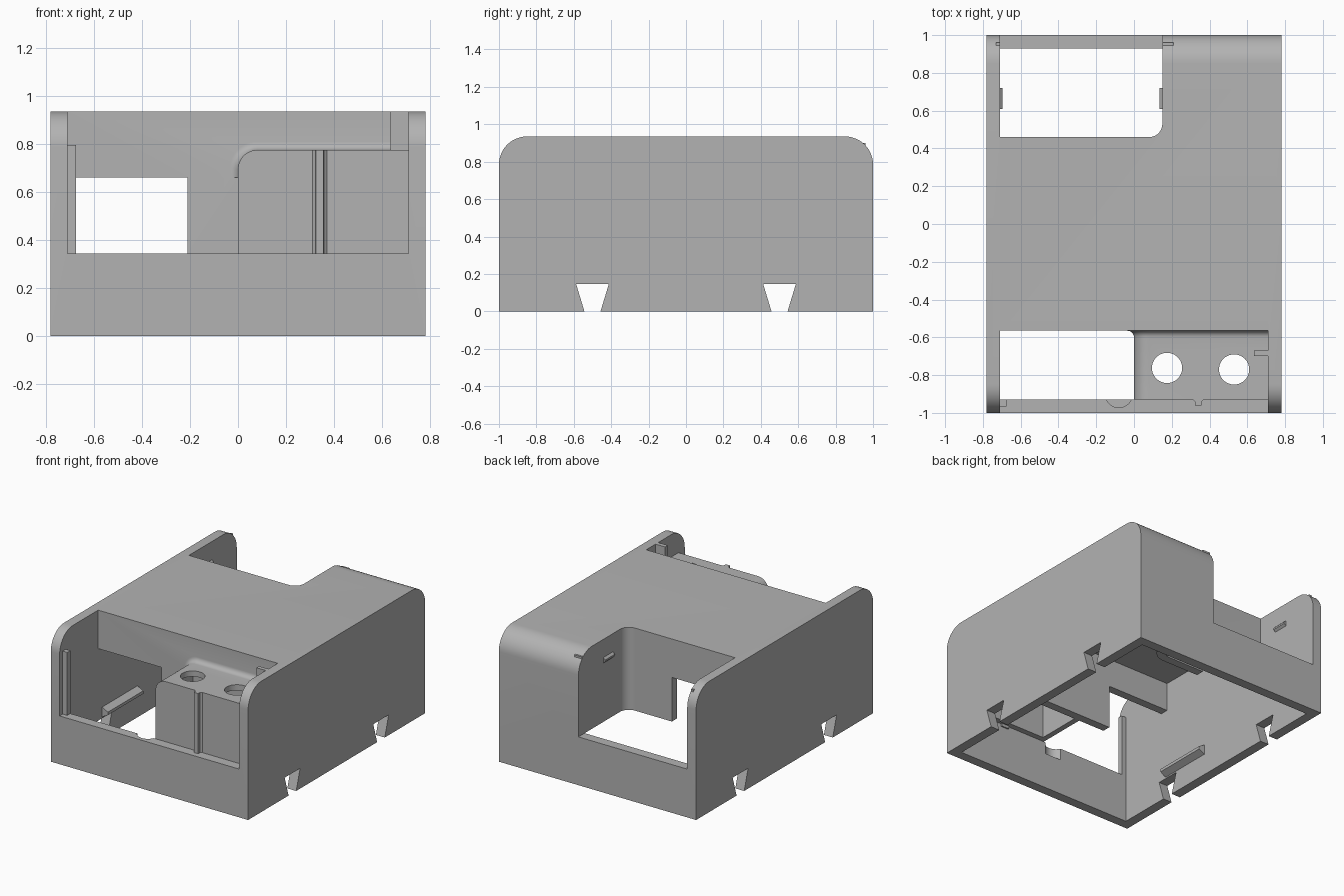
import bpy, bmesh, math
from mathutils import Vector

if "Cube" in bpy.data.objects:
    bpy.data.objects.remove(bpy.data.objects["Cube"], do_unlink=True)

grey = bpy.data.materials.new("plain grey")
grey.use_nodes = True
grey.diffuse_color = (0.45, 0.45, 0.45, 1)
grey.node_tree.nodes["Principled BSDF"].inputs["Base Color"].default_value = grey.diffuse_color

WALL = 0.07
HX, TOP = 0.78, 0.935          # half width, height
IX = HX - WALL                 # inner face of the side walls
SILL = 0.345                   # top of the low end walls
LINTEL = 0.66                  # top of the cable passage
FRONT_Y, BACK_Y = -0.565, 0.46  # faces of the two recesses


def outline(corners, steps=12):
    """Polygon from (a, b, radius) corners, rounding those with a radius."""
    pts = []
    for i, (a, b, r) in enumerate(corners):
        p = Vector((a, b))
        if not r:
            pts.append(p)
            continue
        u = (Vector(corners[i - 1][:2]) - p).normalized()
        v = (Vector(corners[(i + 1) % len(corners)][:2]) - p).normalized()
        for k in range(steps + 1):
            t = math.pi / 2 * k / steps
            pts.append(p + u * r * (1 - math.sin(t)) + v * r * (1 - math.cos(t)))
    return pts


def loft(name, sections, axis):
    """Solid through equal-sized outlines placed along an axis."""
    place = {"x": lambda p, d: (d, p[0], p[1]),
             "y": lambda p, d: (p[0], d, p[1]),
             "z": lambda p, d: (p[0], p[1], d)}[axis]
    bm = bmesh.new()
    rings = [[bm.verts.new(place(p, d)) for p in pts] for pts, d in sections]
    n = len(rings[0])
    for r, s in zip(rings, rings[1:]):
        for i in range(n):
            bm.faces.new((r[i], r[(i + 1) % n], s[(i + 1) % n], s[i]))
    bm.faces.new(rings[0])
    bm.faces.new(rings[-1])
    bmesh.ops.recalc_face_normals(bm, faces=bm.faces)
    mesh = bpy.data.meshes.new(name)
    bm.to_mesh(mesh)
    bm.free()
    mesh.materials.append(grey)
    ob = bpy.data.objects.new(name, mesh)
    bpy.context.collection.objects.link(ob)
    return ob


def prism(name, corners, axis, lo, hi):
    pts = outline([(*c, 0)[:3] for c in corners])
    return loft(name, [(pts, lo), (pts, hi)], axis)


def box(name, x0, x1, y0, y1, z0, z1):
    return prism(name, [(x0, y0), (x1, y0), (x1, y1), (x0, y1)], "z", z0, z1)


def disc(name, x, y, r, z0, z1):
    pts = [(x + r * math.cos(math.tau * k / 40), y + r * math.sin(math.tau * k / 40))
           for k in range(40)]
    return loft(name, [(pts, z0), (pts, z1)], "z")


def combine(target, tool, operation):
    mod = target.modifiers.new(operation.lower(), "BOOLEAN")
    mod.operation, mod.solver, mod.object = operation, "EXACT", tool
    bpy.context.view_layer.objects.active = target
    bpy.ops.object.modifier_apply(modifier=mod.name)
    bpy.data.objects.remove(tool, do_unlink=True)


def cut(target, tool):
    combine(target, tool, "DIFFERENCE")


def join(target, tool):
    combine(target, tool, "UNION")


# Hollow shell with rounded front and back top edges
def side_profile(y, z0, z1, r):
    return [(-y, z0), (y, z0), (y, z1, r), (-y, z1, r)]


housing = prism("housing", side_profile(1, 0, TOP, 0.15), "x", -HX, HX)
cut(housing, prism("hollow", side_profile(1 - WALL, -0.1, TOP - WALL, 0.08), "x", -IX, IX))

# Inner walls of the front and back recesses
join(housing, box("front_panel", -IX - 0.02, IX + 0.02, FRONT_Y - 0.02, FRONT_Y + 0.06, SILL, 0.9))
join(housing, prism("back_liner", [(-IX - 0.02, BACK_Y - 0.06), (0.21, BACK_Y - 0.06, 0.13),
                                   (0.21, 0.96), (-IX - 0.02, 0.96)], "z", SILL, 0.9))

# Recess openings and the passage joining them
cut(housing, box("front_recess", -IX, IX, -1.1, FRONT_Y, SILL, 1.1))
cut(housing, prism("back_recess", [(-IX, BACK_Y), (0.15, BACK_Y, 0.07),
                                   (0.15, 1.1), (-IX, 1.1)], "z", SILL, 1.1))
cut(housing, box("passage", -IX, -0.21, -0.6, 0.6, SILL - 0.05, LINTEL))


# Raised compartment with two round holes
def arch(grow, z0, x1=IX + 0.02):
    return outline([(-grow, z0, 0), (-grow, 0.775 + grow, 0.08 + grow),
                    (x1, 0.775 + grow, 0), (x1, z0, 0)])


comp = loft("compartment", [(arch(0, SILL), -0.93), (arch(0, SILL), -0.54)], "y")
cut(comp, loft("cavity", [(arch(-0.04, 0.2, IX), -0.89), (arch(-0.04, 0.2, IX), FRONT_Y)], "y"))
fillet = []
for k in range(7):
    t = math.pi / 2 * k / 6
    fillet.append((arch(0.035 * (1 - math.cos(t)), LINTEL), FRONT_Y - 0.035 * (1 - math.sin(t))))
fillet.append((fillet[-1][0], FRONT_Y + 0.01))
join(comp, loft("fillet", fillet, "y"))
cut(comp, loft("fillet_clearance", [(arch(-0.04, 0.2, IX), -0.89),
                                    (arch(-0.04, 0.2, IX), FRONT_Y)], "y"))
for x, y in ((0.175, -0.762), (0.53, -0.77)):
    cut(comp, disc("hole", x, y, 0.08, 0.6, 1))
join(housing, comp)

# Front details: upright rib, corner rib, tab and cable notch
join(housing, prism("compartment_rib", [(0.31, -0.92), (0.31, -0.93), (0.322, -0.94), (0.324, -0.96),
                                        (0.356, -0.96), (0.358, -0.94), (0.37, -0.93), (0.37, -0.92)],
                    "z", SILL - 0.02, 0.775))
join(housing, box("corner_rib", -IX - 0.02, -0.675, -0.965, -0.93, SILL - 0.02, 0.795))
join(housing, box("side_tab", 0.635, IX + 0.02, -0.70, -0.67, 0.76, TOP))
cut(housing, disc("cable_notch", -0.08, -0.9, 0.072, 0.26, SILL))

# Dovetail slots through both side walls
for y in (-0.5, 0.5):
    cut(housing, prism("dovetail", [(y - 0.037, -0.02), (y + 0.037, -0.02),
                                    (y + 0.087, 0.145), (y - 0.087, 0.145)], "x", -1, 1))

# Snap ridges on the back recess and the long ridge inside the wall
def ridge(name, x, out, y0, y1, z, h):
    join(housing, prism(name, [(x - out * 0.2, z - h), (x, z - h), (x + out, z - h * 0.3),
                               (x + out, z + h * 0.3), (x, z + h), (x - out * 0.2, z + h)],
                        "y", y0, y1))


ridge("left_snap", 0.15, -0.015, 0.61, 0.72, 0.785, 0.02)
ridge("right_snap", -IX, 0.015, 0.61, 0.72, 0.785, 0.02)
ridge("inner_ridge", -IX, 0.045, -0.52, -0.12, 0.19, 0.035)

# Tidy coplanar seams and shade
bm = bmesh.new()
bm.from_mesh(housing.data)
bmesh.ops.remove_doubles(bm, verts=bm.verts, dist=0.0001)
bmesh.ops.dissolve_limit(bm, angle_limit=0.01, verts=bm.verts, edges=bm.edges)
bm.to_mesh(housing.data)
bm.free()
bpy.ops.object.select_all(action="DESELECT")
housing.select_set(True)
bpy.context.view_layer.objects.active = housing
bpy.ops.object.shade_smooth_by_angle(angle=math.radians(30))
